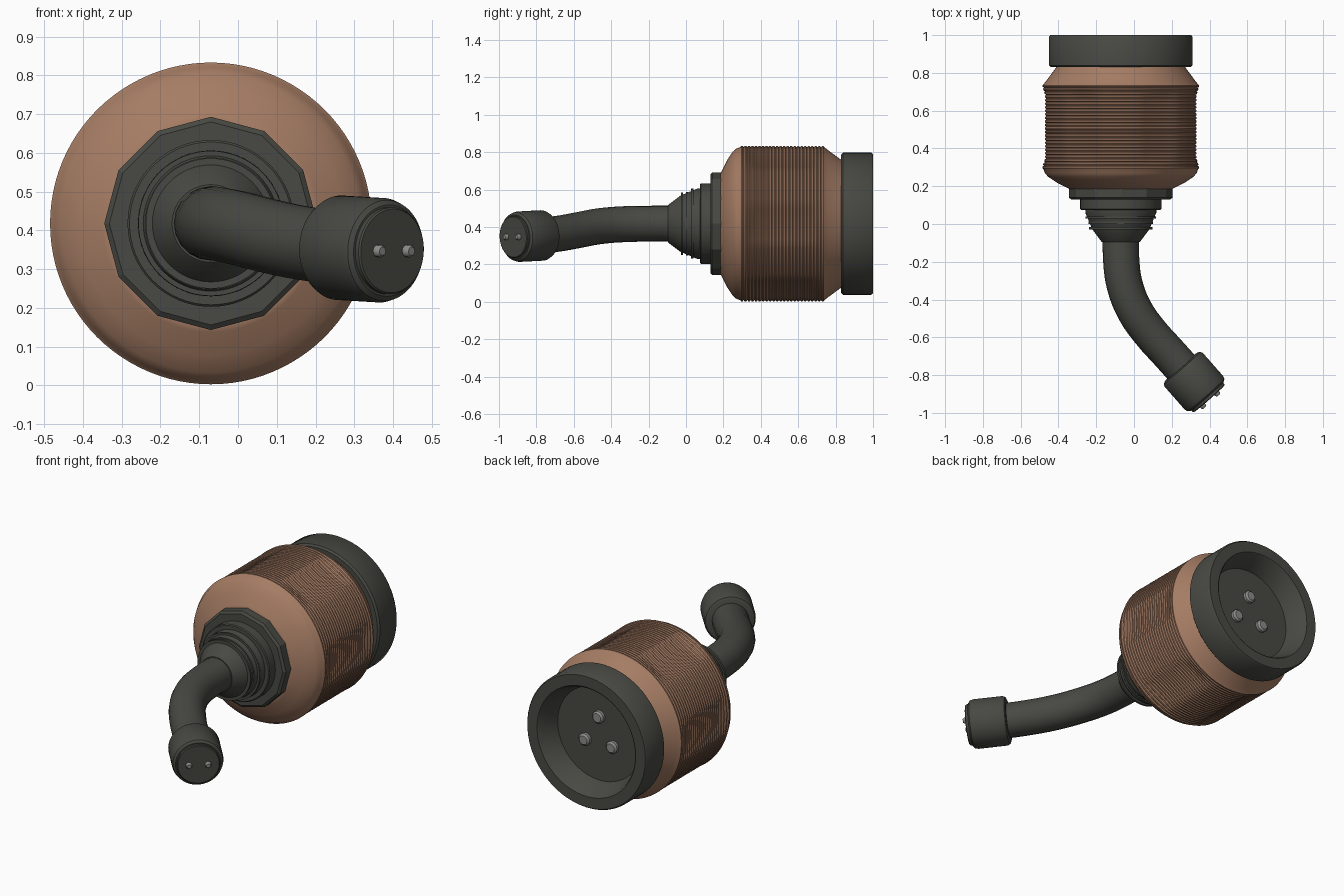
import bpy
import bmesh
import math
from mathutils import Vector

old = bpy.data.objects.get("Cube")
if old:
    bpy.data.objects.remove(old, do_unlink=True)


def material(name, rgb):
    mat = bpy.data.materials.new(name)
    mat.use_nodes = True
    color = (*rgb, 1)
    mat.diffuse_color = color
    mat.node_tree.nodes["Principled BSDF"].inputs["Base Color"].default_value = color
    return mat


RUBBER = material("dark_grey", (0.065, 0.066, 0.056))
COPPER = material("copper_brown", (0.376, 0.202, 0.127))
METAL = material("light_grey", (0.26, 0.265, 0.25))

CENTRE = Vector((-0.07, 0, 0.418))
BACK = Vector((0, 1, 0))


def smooth(obj, angle=35):
    bpy.ops.object.select_all(action="DESELECT")
    obj.select_set(True)
    bpy.context.view_layer.objects.active = obj
    bpy.ops.object.shade_smooth_by_angle(angle=math.radians(angle))


def lathe(name, profile, mat, origin=CENTRE, axis=BACK, sides=64, shape=None, flat=False):
    """Spin (radius, distance) points around an axis."""
    axis = axis.normalized()
    u = axis.cross(Vector((0, 0, 1))).normalized()
    v = u.cross(axis)
    bm = bmesh.new()
    rings = []
    for r, t in profile:
        ring = []
        for i in range(sides):
            a = math.tau * i / sides
            rad = shape(r, t, a) if shape else r
            ring.append(bm.verts.new(origin + axis * t + (u * math.cos(a) + v * math.sin(a)) * rad))
        rings.append(ring)
    for low, high in zip(rings, rings[1:]):
        for i in range(sides):
            j = (i + 1) % sides
            bm.faces.new((low[i], low[j], high[j], high[i]))
    bm.faces.new(rings[0])
    bm.faces.new(rings[-1])
    bmesh.ops.recalc_face_normals(bm, faces=bm.faces)
    mesh = bpy.data.meshes.new(name)
    bm.to_mesh(mesh)
    bm.free()
    mesh.materials.append(mat)
    obj = bpy.data.objects.new(name, mesh)
    bpy.context.collection.objects.link(obj)
    if not flat:
        smooth(obj)
    return obj


# Wound body: shoulders, fine ridges and six shallow grip dents
START, END, RIDGES = 0.29, 0.74, 24


def dented(r, t, a):
    along = (t - START) / (END - START)
    if not 0 < along < 1:
        return r
    fade = min(1, min(along, 1 - along) * 5)
    fade = fade * fade * (3 - 2 * fade)
    around = max(0, math.cos(6 * a)) ** 0.8
    return r - 0.02 * fade * around


body = [(0.27, 0.185), (0.28, 0.19), (0.34, 0.22), (0.385, 0.25), (0.402, 0.27)]
pitch = (END - START) / RIDGES
for k in range(RIDGES):
    y = START + k * pitch
    body += [(0.409, y), (0.415, y + pitch * 0.3), (0.415, y + pitch * 0.7)]
body += [(0.409, END), (0.395, 0.757), (0.345, 0.825), (0.33, 0.85)]
lathe("wound_body", body, COPPER, sides=96, shape=dented)

# Hollow socket at the back with three contacts
lathe("rear_socket", [(0.3, 0.83), (0.37, 0.83), (0.38, 0.84), (0.38, 0.99), (0.373, 1.0),
                      (0.312, 1.0), (0.305, 0.994), (0.265, 0.88)], RUBBER, sides=72)
for k in range(3):
    a = math.radians(90 + 120 * k)
    spot = CENTRE + Vector((math.cos(a), 0, math.sin(a))) * 0.1
    lathe("socket_contact", [(0.035, 0.87), (0.035, 0.896), (0.025, 0.906)], METAL, spot, sides=12)

# Twelve-sided nut and stepped strain relief
lathe("front_nut", [(0.262, 0.13), (0.275, 0.14), (0.275, 0.195)], RUBBER, sides=12, flat=True)
lathe("relief_step", [(0.21, 0.075), (0.215, 0.08), (0.215, 0.135)], RUBBER)
lathe("relief_cone", [(0.1, -0.095), (0.105, -0.09), (0.15, -0.03),
                      (0.188, 0.06), (0.188, 0.08)], RUBBER)
for y, r in ((-0.022, 0.168), (0.006, 0.17), (0.034, 0.187)):
    lathe("relief_rib", [(r, y - 0.006), (r, y + 0.006)], RUBBER)

# Bent cable
path = [(-0.07, -0.05, 0.418), (-0.067, -0.2, 0.418), (-0.05, -0.32, 0.416),
        (0.005, -0.46, 0.405), (0.09, -0.58, 0.383), (0.18, -0.68, 0.365), (0.27, -0.78, 0.354)]
curve = bpy.data.curves.new("cable", "CURVE")
curve.dimensions = "3D"
curve.bevel_depth = 0.096
curve.bevel_resolution = 8
curve.resolution_u = 4
curve.use_fill_caps = True
spline = curve.splines.new("BEZIER")
spline.bezier_points.add(len(path) - 1)
for point, co in zip(spline.bezier_points, path):
    point.co = co
    point.handle_left_type = point.handle_right_type = "AUTO"
cable = bpy.data.objects.new("cable", curve)
bpy.context.collection.objects.link(cable)
curve.materials.append(RUBBER)
bpy.ops.object.select_all(action="DESELECT")
cable.select_set(True)
bpy.context.view_layer.objects.active = cable
bpy.ops.object.convert(target="MESH")
smooth(bpy.context.view_layer.objects.active)

# Plug head, end disc and two pins
tip = Vector((0.25, -0.757, 0.356))
aim = Vector((0.66, -0.75, -0.04)).normalized()
side = aim.cross(Vector((0, 0, 1))).normalized()
lathe("plug_head", [(0.115, 0), (0.128, 0.006), (0.135, 0.02), (0.135, 0.18),
                    (0.13, 0.198), (0.118, 0.207)], RUBBER, tip, aim)
lathe("plug_disc", [(0.112, 0.2), (0.112, 0.22), (0.108, 0.224)], RUBBER, tip, aim)
for s in (-1, 1):
    lathe("plug_pin", [(0.016, 0.22), (0.016, 0.236), (0.011, 0.243)], METAL,
          tip + side * s * 0.05, aim, sides=12)
